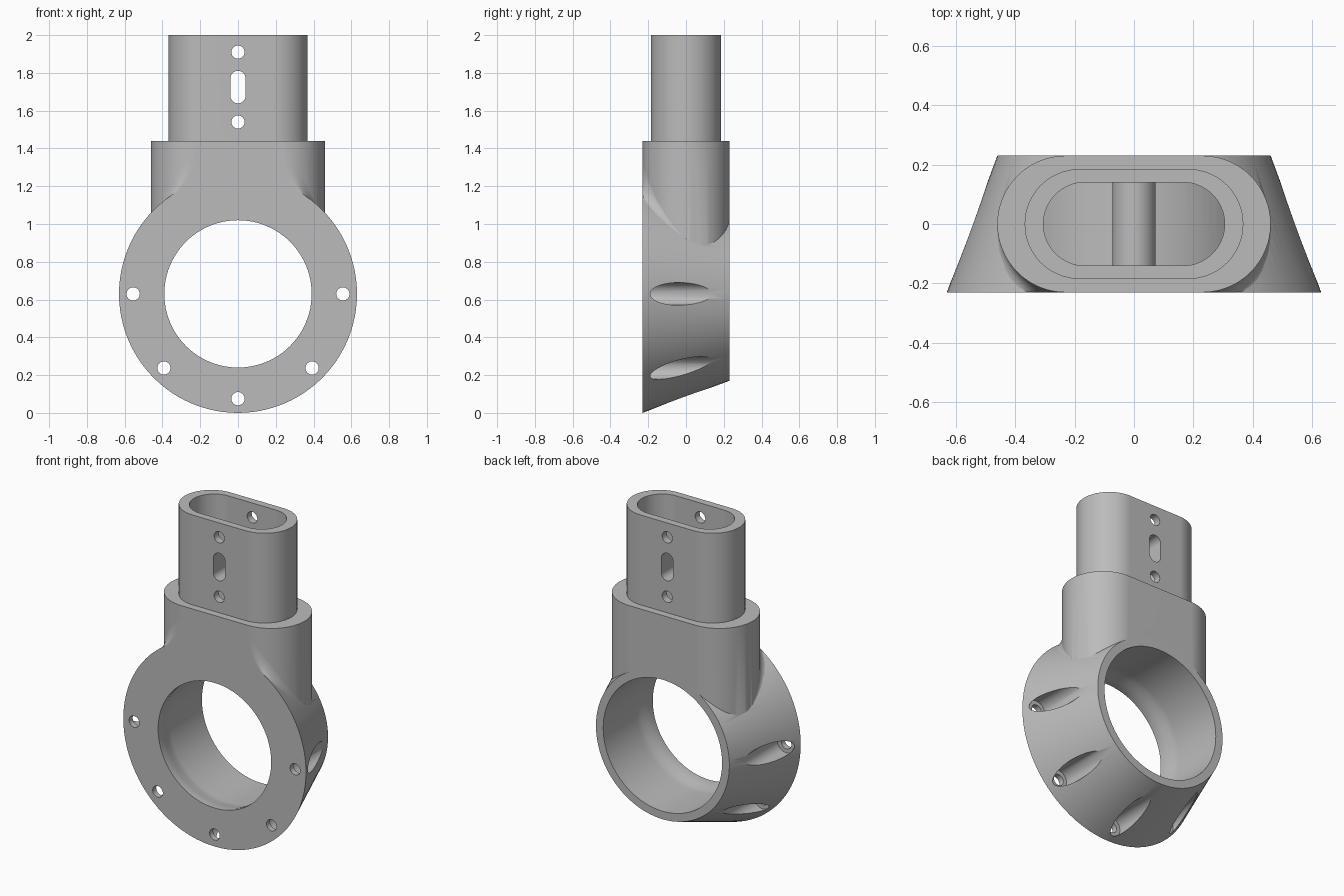
import bpy, bmesh, math
from math import pi, sin, cos, sqrt

SEG = 96          # sides of round parts
HALF = 0.23       # half depth of the body
AXIS_Z = 0.63     # height of the ring axis

cube = bpy.data.objects.get("Cube")
if cube:
    bpy.data.objects.remove(cube, do_unlink=True)

grey = bpy.data.materials.new("plain grey")
grey.use_nodes = True
grey.diffuse_color = (0.5, 0.5, 0.5, 1)
shader = next(n for n in grey.node_tree.nodes if n.type == 'BSDF_PRINCIPLED')
shader.inputs["Base Color"].default_value = (0.5, 0.5, 0.5, 1)


def loft(name, rings):
    """Skin a list of equal closed rings and cap both ends."""
    bm = bmesh.new()
    rows = [[bm.verts.new(p) for p in ring] for ring in rings]
    n = len(rows[0])
    for a, b in zip(rows, rows[1:]):
        for i in range(n):
            j = (i + 1) % n
            bm.faces.new((a[i], a[j], b[j], b[i]))
    bm.faces.new(rows[0])
    bm.faces.new(rows[-1])
    bmesh.ops.recalc_face_normals(bm, faces=bm.faces)
    mesh = bpy.data.meshes.new(name)
    bm.to_mesh(mesh)
    bm.free()
    mesh.materials.append(grey)
    obj = bpy.data.objects.new(name, mesh)
    bpy.context.collection.objects.link(obj)
    return obj


def turned(name, profile, x=0, z=AXIS_Z, seg=SEG):
    """Round part along y from (radius, y) pairs."""
    return loft(name, [[(x + r * cos(2 * pi * i / seg), y, z + r * sin(2 * pi * i / seg))
                        for i in range(seg)] for r, y in profile])


def stadium(half_length, r, seg=32):
    """Rounded slot outline, long in the first direction."""
    c = half_length - r
    right = [(c + r * sin(pi * i / seg), -r * cos(pi * i / seg)) for i in range(seg + 1)]
    return right + [(-u, -v) for u, v in right]


def upright(name, half_length, r, low, high):
    return loft(name, [[(u, v, z) for u, v in stadium(half_length, r)] for z in (low, high)])


def crosswise(name, half_length, r, z, depth):
    return loft(name, [[(v, y, z + u) for u, v in stadium(half_length, r)]
                       for y in (-depth, depth)])


def cone_radius(y):
    return 0.63 - 0.17 * (y + HALF) / (2 * HALF)


def fillet(name, side):
    """Concave blend between the tapered ring and the collar."""
    rings = []
    for k in range(25):
        y = -HALF * cos(math.radians(115) * k / 24)
        t = max(0, (0.1 - y) / 0.33)
        rho = 0.03 + 0.27 * t * t
        w = HALF + sqrt(max(0, HALF ** 2 - y * y)) - 0.002
        r = cone_radius(y) - 0.002
        cx = w + rho
        cz = sqrt((r + rho) ** 2 - cx ** 2)
        end = pi + math.atan2(cz, cx)
        arc = [(cx + rho * cos(pi + (end - pi) * i / 12), cz + rho * sin(pi + (end - pi) * i / 12))
               for i in range(13)]
        arc.append((w - 0.05, arc[-1][1] - 0.05))
        rings.append([(side * x, y, AXIS_Z + z) for x, z in arc])
    return loft(name, rings)


def combine(target, other, operation):
    bpy.context.view_layer.objects.active = target
    mod = target.modifiers.new(operation, 'BOOLEAN')
    mod.operation = operation
    mod.solver = 'EXACT'
    mod.object = other
    bpy.ops.object.modifier_apply(modifier=mod.name)
    bpy.data.objects.remove(other, do_unlink=True)


# Tapered ring, collar and upper tube
body = turned("ring_bracket", [(cone_radius(-HALF), -HALF), (cone_radius(HALF), HALF)])
combine(body, upright("collar", 0.46, HALF, AXIS_Z, 1.44), 'UNION')
for side in (-1, 1):
    combine(body, fillet("collar_fillet", side), 'UNION')
combine(body, upright("upper_tube", 0.368, 0.185, 1.2, 2.0), 'UNION')

# Hollow tube, closed below by the rounded sleeve around the bore
combine(body, upright("tube_cavity", 0.305, 0.14, 0.8, 2.1), 'DIFFERENCE')
combine(body, turned("bore_sleeve", [(0.455, -0.2), (0.455, 0.2)]), 'UNION')
combine(body, crosswise("slot_bar", 0.1175, 0.0725, 1.725, 0.16), 'UNION')

# Main bore with a narrower front lip
bore = [(0.39, -0.3), (0.39, -0.2), (0.395, -0.17), (0.404, -0.13), (0.41, -0.09), (0.41, 0.3)]
combine(body, turned("bore", bore), 'DIFFERENCE')

# Slot and pin holes through the tube
combine(body, crosswise("slot", 0.086, 0.04, 1.725, 0.3), 'DIFFERENCE')
for z in (1.54, 1.91):
    combine(body, turned("pin_hole", [(0.035, -0.3), (0.035, 0.3)], z=z, seg=32), 'DIFFERENCE')

# Screw holes with open counterbores around the lower half of the ring
for i in range(5):
    a = pi + i * pi / 4
    x, z = 0.555 * cos(a), AXIS_Z + 0.555 * sin(a)
    screw = [(0.035, -0.3), (0.035, -0.195), (0.06, -0.195), (0.06, 0.3)]
    combine(body, turned("screw_hole", screw, x, z, 40), 'DIFFERENCE')

# Smooth curves, crisp edges
bpy.ops.object.select_all(action='DESELECT')
body.select_set(True)
bpy.context.view_layer.objects.active = body
bpy.ops.object.shade_smooth_by_angle(angle=math.radians(30))
weighted = body.modifiers.new("even_shading", 'WEIGHTED_NORMAL')
weighted.keep_sharp = True
